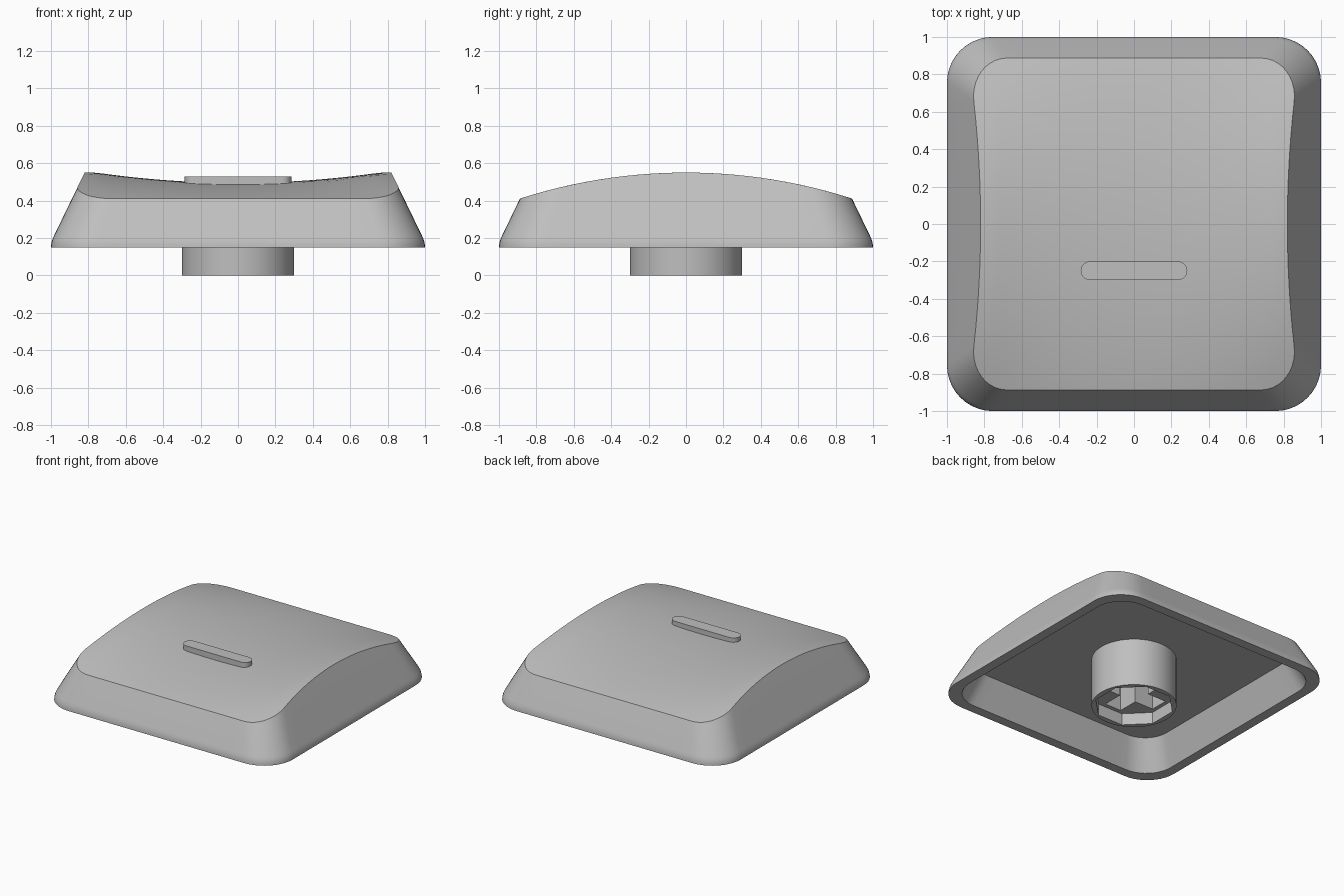
import bpy, bmesh, math

cube = bpy.data.objects.get("Cube")
if cube:
    bpy.data.objects.remove(cube, do_unlink=True)

grey = bpy.data.materials.new("light grey plastic")
grey.use_nodes = True
COLOR = (0.52, 0.52, 0.52, 1)
grey.diffuse_color = COLOR
grey.node_tree.nodes["Principled BSDF"].inputs["Base Color"].default_value = COLOR

BASE, CEILING = 0.15, 0.37


def make_object(name, bm):
    bmesh.ops.recalc_face_normals(bm, faces=bm.faces[:])
    mesh = bpy.data.meshes.new(name)
    bm.to_mesh(mesh)
    bm.free()
    obj = bpy.data.objects.new(name, mesh)
    mesh.materials.append(grey)
    bpy.context.collection.objects.link(obj)
    return obj


def smooth(obj):
    bpy.ops.object.select_all(action="DESELECT")
    obj.select_set(True)
    bpy.context.view_layer.objects.active = obj
    bpy.ops.object.shade_smooth_by_angle(angle=math.radians(30))


def rounded_square(half, radius, arc=10, side=16):
    """Rounded square outline with evenly divided sides."""
    pts, c = [], half - radius
    for k in range(4):
        ca, sa = math.cos(k * math.pi / 2), math.sin(k * math.pi / 2)
        quarter = [(half, -c + 2 * c * i / side) for i in range(side)]
        for i in range(arc):
            a = i / arc * math.pi / 2
            quarter.append((c + radius * math.cos(a), c + radius * math.sin(a)))
        pts += [(x * ca - y * sa, x * sa + y * ca) for x, y in quarter]
    return pts


def top_height(x, y):
    """Crown falling to front and back, with a shallow dish across."""
    R = 2.9
    crown = 0.55 - R + math.sqrt(R * R - y * y)
    dish = max(0, 1 - (x / 0.76) ** 2) * max(0, 1 - (y / 0.88) ** 2)
    return crown - 0.055 * dish


def wall_inset(z):
    """Straight taper with a soft curl at the foot."""
    h = z - BASE
    return 0.485 * h - 0.014 if h > 0.06 else 4.2 * h * h


def section(z, extra=0):
    i = wall_inset(z) + extra
    return rounded_square(1 - i, 0.245 - 0.3 * i)


def bridge(bm, a, b):
    n = len(a)
    for i in range(n):
        bm.faces.new((a[i], a[(i + 1) % n], b[(i + 1) % n], b[i]))


def fan(bm, ring, z):
    centre = bm.verts.new((0, 0, z))
    for i in range(len(ring)):
        bm.faces.new((ring[i], ring[(i + 1) % len(ring)], centre))


# Shell: tapered walls, crowned top and hollow underside
count = len(section(BASE))
rim = []
for i in range(count):
    z = 0.45
    for _ in range(15):
        x, y = section(z)[i]
        z = top_height(x, y)
    rim.append((x, y, z))

bm = bmesh.new()
rings = []
for z in (BASE, 0.165, 0.18, 0.195, 0.21):
    rings.append([bm.verts.new((x, y, z)) for x, y in section(z)])
rings.append([bm.verts.new(p) for p in rim])
STEPS = 18
for k in range(STEPS - 1, 0, -1):
    s = k / STEPS
    rings.append([bm.verts.new((x * s, y * s, top_height(x * s, y * s)))
                  for x, y, z in rim])
for a, b in zip(rings, rings[1:]):
    bridge(bm, a, b)
fan(bm, rings[-1], top_height(0, 0))
inner = [[bm.verts.new((x, y, z)) for x, y in section(z, 0.075)]
         for z in (BASE, CEILING)]
bridge(bm, rings[0], inner[0])
bridge(bm, inner[0], inner[1])
fan(bm, inner[1], CEILING)
smooth(make_object("keycap_shell", bm))


def prism(name, outline, z0, z1):
    bm = bmesh.new()
    low = [bm.verts.new((x, y, z0)) for x, y in outline]
    high = [bm.verts.new((x, y, z1)) for x, y in outline]
    bridge(bm, low, high)
    bm.faces.new(low)
    bm.faces.new(high)
    return make_object(name, bm)


def polygon(n, r, turn=0):
    return [(r * math.cos(math.tau * i / n + turn),
             r * math.sin(math.tau * i / n + turn)) for i in range(n)]


# Raised finger bar
bar = []
for side in (1, -1):
    for i in range(13):
        a = math.pi * (i / 12 - 0.5)
        bar.append((side * (0.235 + 0.05 * math.cos(a)),
                    -0.25 + side * 0.05 * math.sin(a)))
smooth(prism("finger_bar", bar, 0.45, 0.53))

# Mounting stem with an eight-sided mouth and a cross socket
stem = prism("mounting_stem", polygon(64, 0.3), 0, CEILING + 0.01)
w, l = 0.07, 0.23
cross = []
for k in range(4):
    ca, sa = math.cos(k * math.pi / 2), math.sin(k * math.pi / 2)
    cross += [(x * ca - y * sa, x * sa + y * ca)
              for x, y in ((l, -w), (l, w), (w, w))]
cutters = [prism("mouth_cutter", polygon(8, 0.282, math.pi / 8), -0.1, 0.09),
           prism("cross_cutter", cross, -0.1, 0.35)]
for cutter in cutters:
    cutter.hide_render = True
    mod = stem.modifiers.new("cut", "BOOLEAN")
    mod.operation, mod.solver, mod.object = "DIFFERENCE", "EXACT", cutter
bpy.context.view_layer.update()
cut = bpy.data.meshes.new_from_object(
    stem.evaluated_get(bpy.context.evaluated_depsgraph_get()))
stem.modifiers.clear()
stem.data = cut
for cutter in cutters:
    bpy.data.objects.remove(cutter, do_unlink=True)
smooth(stem)
